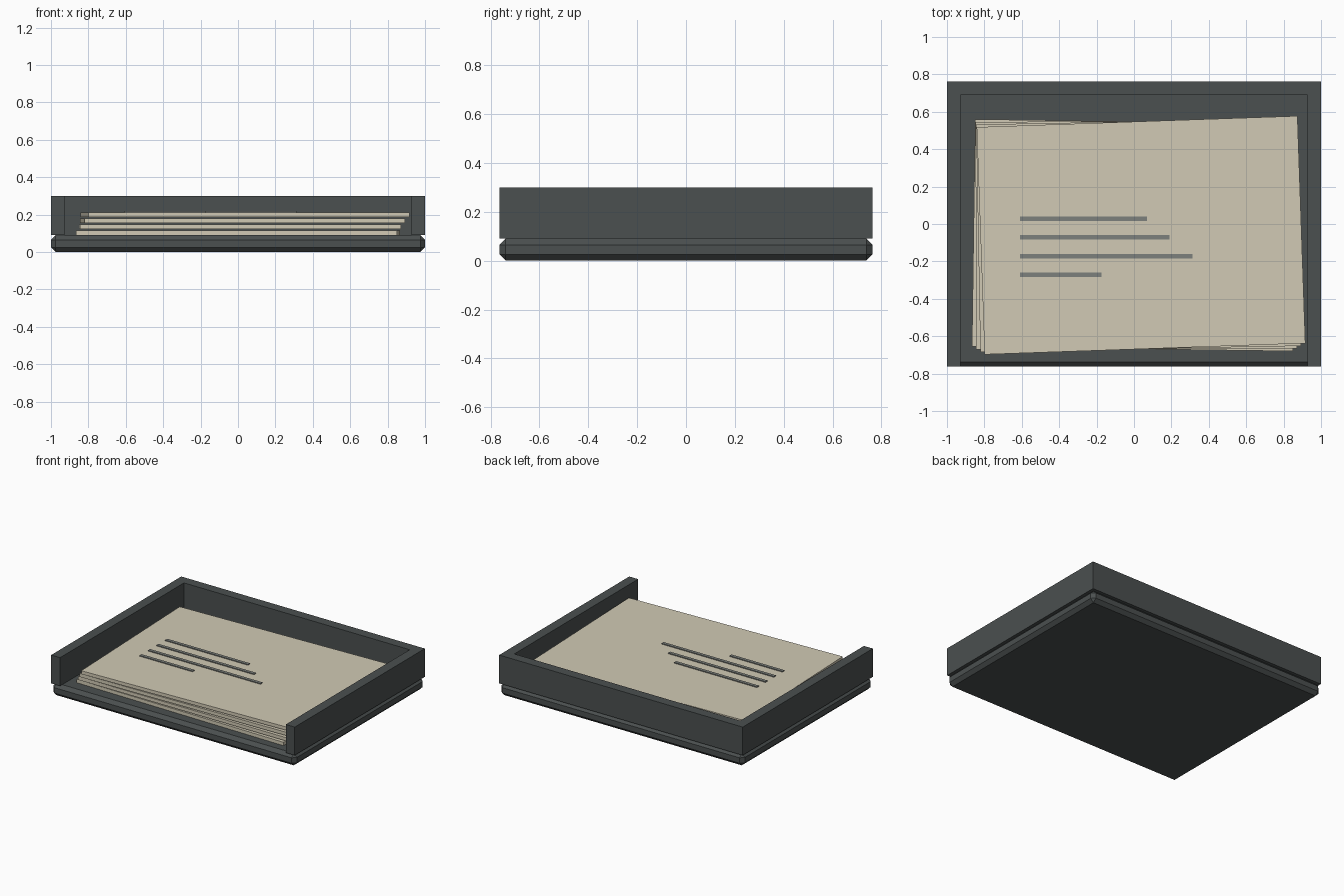
import bpy, bmesh, math

cube = bpy.data.objects.get("Cube")
if cube:
    bpy.data.objects.remove(cube, do_unlink=True)


def material(name, rgb):
    m = bpy.data.materials.new(name)
    m.use_nodes = True
    m.diffuse_color = (*rgb, 1)
    m.node_tree.nodes["Principled BSDF"].inputs["Base Color"].default_value = (*rgb, 1)
    return m


slate = material("dark slate", (0.07, 0.08, 0.08))
paper = material("cream paper", (0.64, 0.59, 0.46))
ink = material("grey ink", (0.20, 0.215, 0.20))


def prism(name, outline, z0, z1, mat):
    """Extrude a flat outline from z0 up to z1."""
    bm = bmesh.new()
    face = bm.faces.new([bm.verts.new((x, y, z0)) for x, y in outline])
    top = bmesh.ops.extrude_face_region(bm, geom=[face])["geom"]
    moved = [v for v in top if isinstance(v, bmesh.types.BMVert)]
    bmesh.ops.translate(bm, verts=moved, vec=(0, 0, z1 - z0))
    bmesh.ops.recalc_face_normals(bm, faces=bm.faces)
    mesh = bpy.data.meshes.new(name)
    bm.to_mesh(mesh)
    bm.free()
    mesh.materials.append(mat)
    obj = bpy.data.objects.new(name, mesh)
    bpy.context.collection.objects.link(obj)
    return obj


def rectangle(x0, x1, y0, y1):
    return [(x0, y0), (x1, y0), (x1, y1), (x0, y1)]


W, D, WALL = 1.0, 0.763, 0.073
BASE_TOP, RIM_TOP = 0.09, 0.30

# Chamfered base slab
base = prism("tray_base", rectangle(-W, W, -D, D), 0, BASE_TOP, slate)
chamfer = base.modifiers.new("Chamfer", 'BEVEL')
chamfer.width = 0.025
chamfer.segments = 1

# U-shaped wall, open at the front
right_half = [(W, D), (W, -D), (W - WALL, -D), (W - WALL, D - WALL)]
u_shape = right_half + [(-x, y) for x, y in reversed(right_half)]
prism("tray_walls", u_shape, BASE_TOP, RIM_TOP, slate)

# Stack of sheets, each turned and shifted a little more
SHEETS, THICK, PITCH = 4, 0.025, 0.0325
for i in range(SHEETS):
    sheet = prism(f"paper_sheet_{i + 1}", rectangle(-0.858, 0.858, -0.608, 0.608),
                  0, THICK, paper)
    sheet.location = (0.0125 * i, -0.06, BASE_TOP + PITCH * i)
    sheet.rotation_euler.z = math.radians(-0.8 + 0.93 * i)

# Written lines lying on the top sheet
sheet_top = BASE_TOP + PITCH * (SHEETS - 1) + THICK
for i, end in enumerate((0.07, 0.19, 0.313, -0.175)):
    y = 0.028 - 0.1 * i
    prism(f"written_line_{i + 1}", rectangle(-0.61, end, y - 0.012, y + 0.012),
          sheet_top - 0.001, sheet_top + 0.006, ink)
